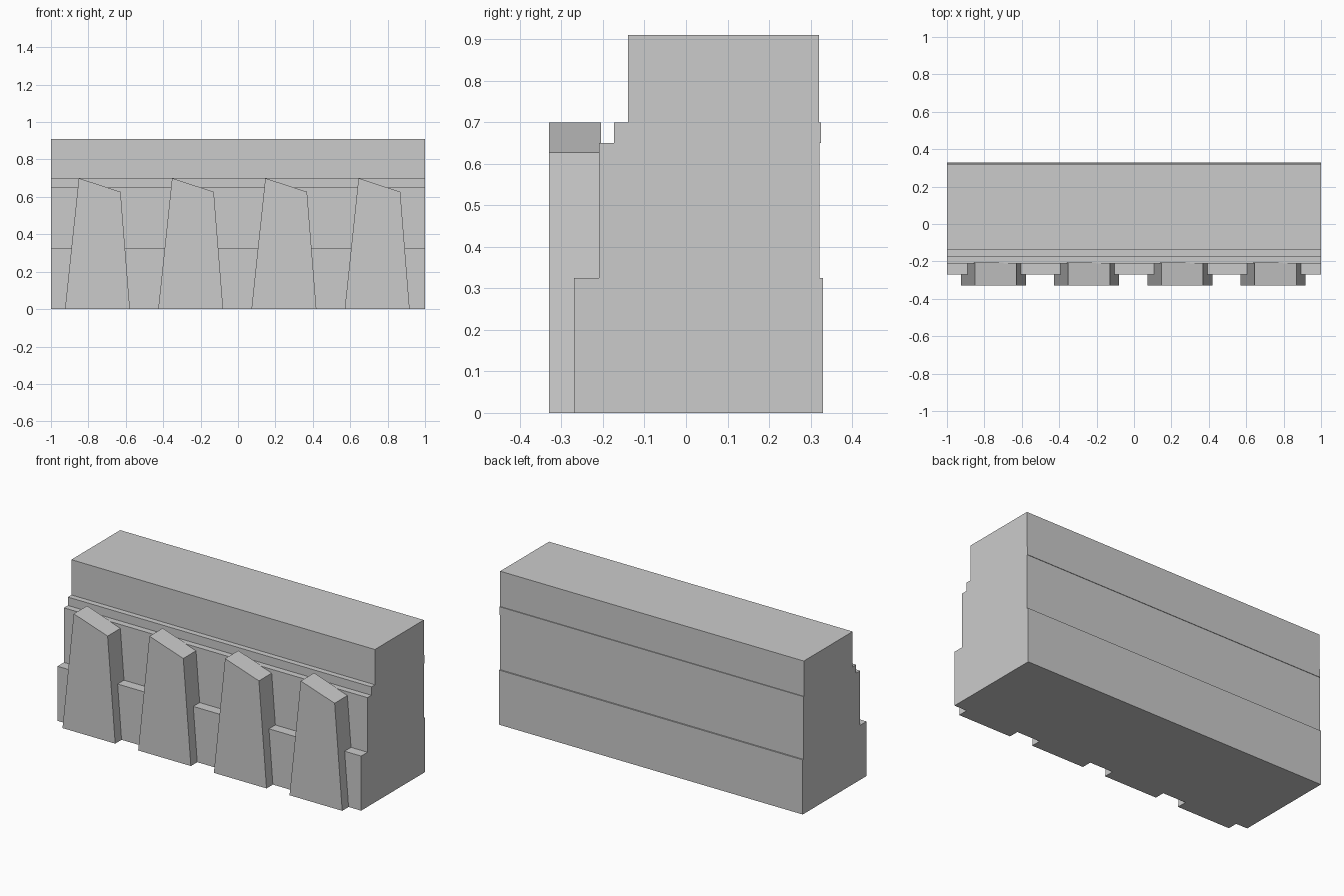
import bpy
import bmesh
from mathutils import Vector

cube = bpy.data.objects.get("Cube")
if cube:
    bpy.data.objects.remove(cube, do_unlink=True)

GREY = (0.6, 0.6, 0.6, 1.0)
stone = bpy.data.materials.new("plain_grey")
stone.use_nodes = True
stone.diffuse_color = GREY
stone.node_tree.nodes["Principled BSDF"].inputs["Base Color"].default_value = GREY


def extrude_profile(name, points, offset):
    """Make a solid by sweeping a flat outline along an offset."""
    bm = bmesh.new()
    base = bm.faces.new([bm.verts.new(p) for p in points])
    swept = bmesh.ops.extrude_face_region(bm, geom=[base], use_keep_orig=True)
    moved = [g for g in swept["geom"] if isinstance(g, bmesh.types.BMVert)]
    bmesh.ops.translate(bm, verts=moved, vec=Vector(offset))
    bmesh.ops.recalc_face_normals(bm, faces=bm.faces)
    mesh = bpy.data.meshes.new(name)
    bm.to_mesh(mesh)
    bm.free()
    mesh.materials.append(stone)
    obj = bpy.data.objects.new(name, mesh)
    bpy.context.collection.objects.link(obj)
    return obj


# Stepped wall: each course is (bottom, top, front, back)
courses = [
    (0.0, 0.325, -0.27, 0.33),
    (0.325, 0.65, -0.21, 0.322),
    (0.65, 0.70, -0.173, 0.325),
    (0.70, 0.91, -0.14, 0.32),
]
front = [(-1, f, z) for low, high, f, b in courses for z in (low, high)]
back = [(-1, b, z) for low, high, f, b in reversed(courses) for z in (high, low)]
extrude_profile("stepped_wall", front + back, (2, 0, 0))

# Tapered buttresses with slanted tops
buttress = [(-0.175, 0), (0.172, 0), (0.122, 0.627), (-0.101, 0.70)]
for i in range(4):
    centre = -0.75 + i * 0.4985
    outline = [(centre + x, -0.33, z) for x, z in buttress]
    extrude_profile(f"buttress_{i + 1}", outline, (0, 0.125, 0))
